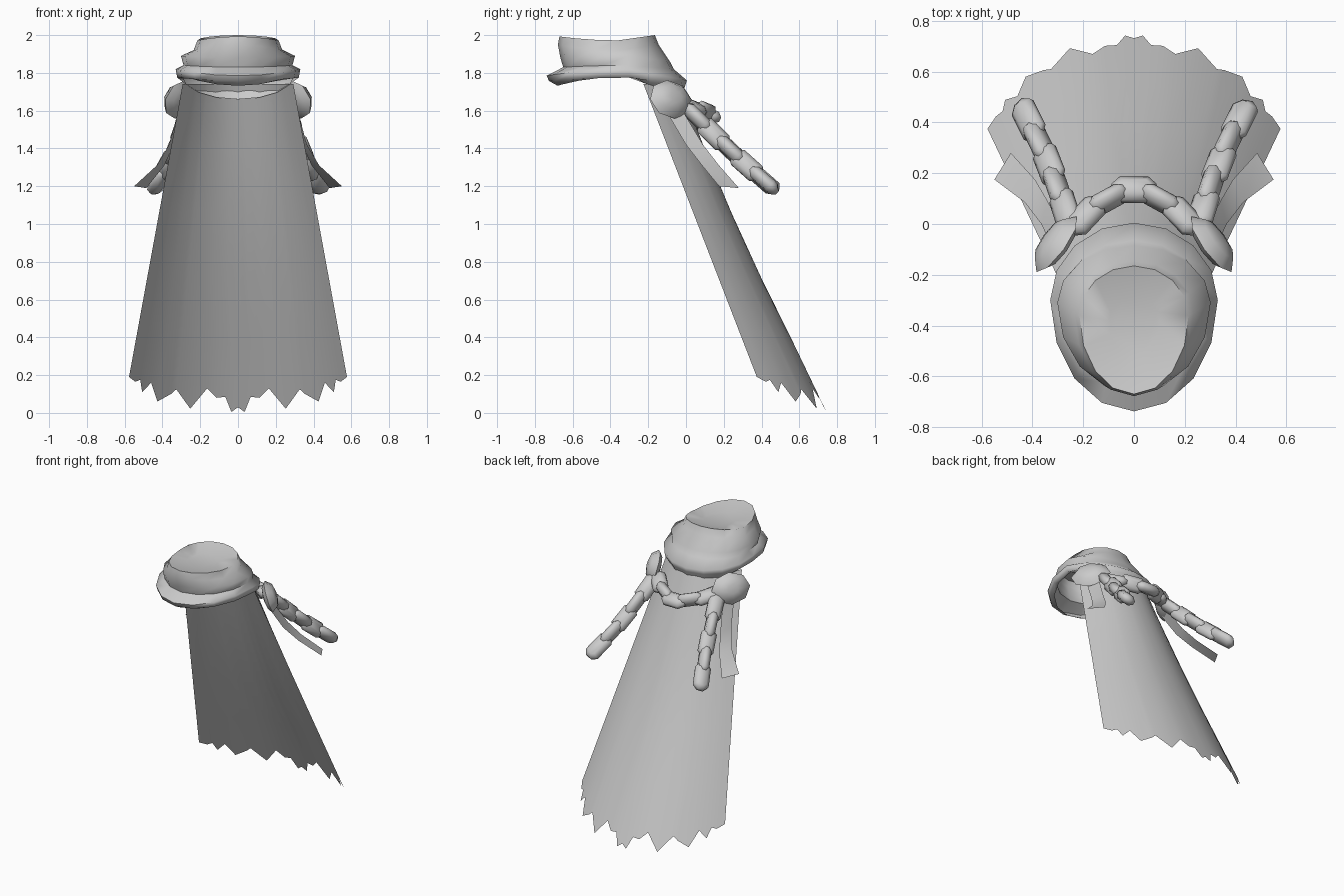
import bpy
from math import sin, cos, pi, radians
from mathutils import Vector

if "Cube" in bpy.data.objects:
    bpy.data.objects.remove(bpy.data.objects["Cube"])


def make(name, verts, faces, angle=40):
    me = bpy.data.meshes.new(name)
    me.from_pydata([tuple(v) for v in verts], [], faces)
    me.update()
    ob = bpy.data.objects.new(name, me)
    bpy.context.collection.objects.link(ob)
    bpy.ops.object.select_all(action='DESELECT')
    ob.select_set(True)
    bpy.context.view_layer.objects.active = ob
    bpy.ops.object.shade_smooth_by_angle(angle=radians(angle))
    return ob


def grid_faces(rows, cols, closed):
    n = cols if closed else cols - 1
    return [(r * cols + c, (r + 1) * cols + c,
             (r + 1) * cols + (c + 1) % cols, r * cols + (c + 1) % cols)
            for r in range(rows - 1) for c in range(n)]


# Collar: egg-shaped rings (half width, centre y, back y, front y, z back/side/front)
# starting with the shallow dished top
rings = [
    (.10, -.38, -.29, -.52, 1.965, 1.96, 1.96),
    (.215, -.36, -.165, -.67, 2.0, 1.972, 1.993),
    (.235, -.35, -.145, -.678, 1.95, 1.92, 1.95),
    (.302, -.31, -.085, -.665, 1.86, 1.89, 1.88),
    (.288, -.31, -.065, -.65, 1.82, 1.84, 1.83),
    (.33, -.30, .005, -.738, 1.76, 1.82, 1.785),
    (.322, -.30, -.005, -.725, 1.73, 1.775, 1.757),
    (.295, -.30, -.035, -.68, 1.66, 1.785, 1.732),
]
N = 16
verts = []
for w, yc, yb, yf, zb, zs, zf in rings:
    for i in range(N):
        a = 2 * pi * i / N
        c = cos(a)
        y = yc + c * (yb - yc) if c > 0 else yc - c * (yf - yc)
        z = zs + (c * (zb - zs) if c > 0 else c * c * (zf - zs))
        verts.append((w * sin(a), y, z))
make("collar", verts, grid_faces(len(rings), N, True) + [tuple(range(N))], 75)

# Cape: tapered curved sheet with a ragged hem (x, z of hem points on one side)
half_hem = [(0, .03), (.033, .005), (.065, .085), (.11, .08), (.16, .13), (.24, .022),
            (.32, .125), (.345, .10), (.41, .06), (.455, .16), (.495, .11),
            (.515, .175), (.54, .165), (.577, .19)]
hem = [(-x, z) for x, z in reversed(half_hem[1:])] + half_hem
ROWS = 6
verts = []
for r in range(ROWS):
    for x, zh in hem:
        s = x / .577
        t = r / (ROWS - 1) * (1.74 - zh) / 1.55
        bulge = .19 + .095 * t - .03 * sin(pi * min(t, 1))
        verts.append(((.293 + .284 * t) * s,
                      -.225 + .6 * t + bulge * (1 - abs(s) ** 2.2),
                      1.74 - 1.55 * t))
make("cape", verts, grid_faces(ROWS, len(hem), False))


# Chain: chunky elongated links along a path, alternately rolled a quarter turn
def chain(name, path, count, length):
    pts = [Vector(p) for p in path]
    seg = [(b - a).length for a, b in zip(pts, pts[1:])]

    def at(d):
        for k, s in enumerate(seg):
            if d <= s or k == len(seg) - 1:
                return pts[k].lerp(pts[k + 1], d / s)
            d -= s

    step = (sum(seg) - length) / (count - 1)
    verts, faces = [], []
    for i in range(count):
        p0, p1 = at(i * step), at(i * step + length)
        mid, d = (p0 + p1) / 2, (p1 - p0).normalized()
        side = d.cross(Vector((0, 0, 1))).normalized()
        up = side.cross(d)
        u, v = (side + up * .5).normalized(), (up - side * .5).normalized()
        if i % 2:
            u, v = v, -u
        base = len(verts)
        # bevelled elongated octagon: inset top, full waist, inset bottom
        for inset, h in ((.026, .034), (0, .012), (0, -.012), (.026, -.034)):
            rr = .056 - inset
            for k in range(8):
                a = 2 * pi * (k + .5) / 8
                along = rr * cos(a) + (length / 2 - .054) * (1 if cos(a) > 0 else -1)
                verts.append(mid + d * along + u * rr * sin(a) + v * h)
        for f in grid_faces(4, 8, True) + [tuple(range(8)), tuple(range(31, 23, -1))]:
            faces.append(tuple(base + q for q in f))
    make(name, verts, faces, 60)


for s, tag in ((1, "right"), (-1, "left")):
    chain("hanging_chain_" + tag,
          [(s * .25, -.01, 1.63), (s * .295, .13, 1.49), (s * .345, .27, 1.355),
           (s * .45, .48, 1.17)], 5, .20)

    # Brooch: flattened oval faceted dome facing outward and back
    n = Vector((s * .76, .55, .32)).normalized()
    u = n.cross(Vector((0, 0, 1))).normalized()
    v = u.cross(n)
    c = Vector((s * .305, -.08, 1.66))
    prof = [(.03, .052), (.075, .04), (.108, .0), (.075, -.025), (.03, -.035)]
    verts = [c + n * h + (u * 1.25 * cos(k * pi / 4) + v * sin(k * pi / 4)) * r
             for r, h in prof for k in range(8)]
    make("brooch_" + tag, verts, grid_faces(5, 8, True) +
         [tuple(range(8)), tuple(range(39, 31, -1))], 50)

    # Ribbon: short strip flaring out from beneath the brooch
    front = [(.305, -.13, 1.64), (.365, 0, 1.42), (.43, .085, 1.31), (.55, .175, 1.2)]
    back = [(.28, -.03, 1.62), (.34, .09, 1.42), (.39, .175, 1.31), (.485, .28, 1.19)]
    verts = [(s * x, y, z) for pair in zip(front, back) for x, y, z in pair]
    make("ribbon_" + tag, verts, grid_faces(4, 2, False))

chain("back_chain", [(-.25, -.03, 1.64), (-.18, .05, 1.61), (-.09, .135, 1.575),
                     (.09, .135, 1.575), (.18, .05, 1.61), (.25, -.03, 1.64)], 5, .18)
